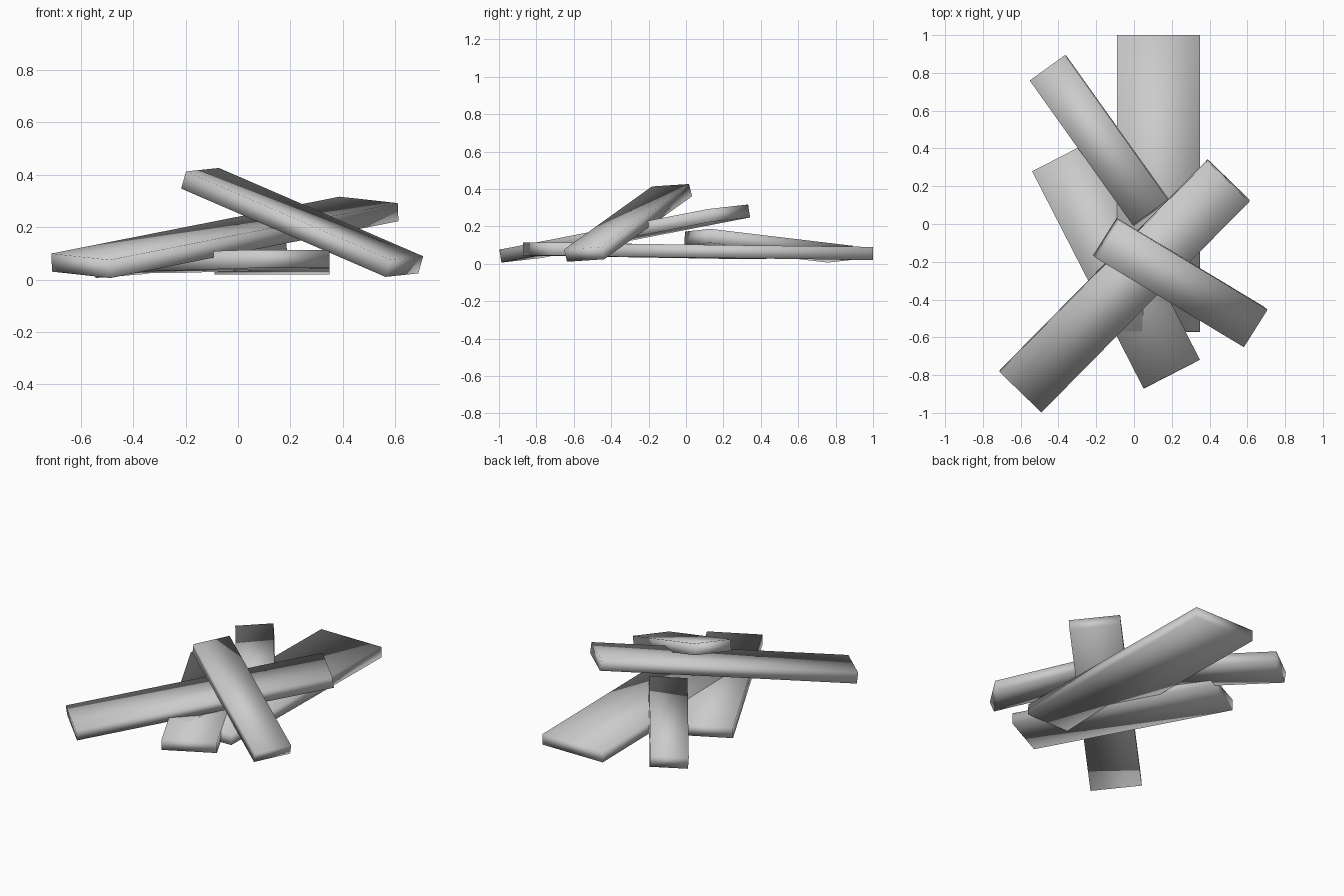
import bpy
from mathutils import Vector, Matrix

cube = bpy.data.objects.get("Cube")
if cube:
    bpy.data.objects.remove(cube, do_unlink=True)

grey = bpy.data.materials.new("plain grey")
grey.use_nodes = True
grey.diffuse_color = (0.6, 0.6, 0.6, 1)
grey.node_tree.nodes["Principled BSDF"].inputs["Base Color"].default_value = (0.6, 0.6, 0.6, 1)


def plank(name, start, end, width, thick, roll=0.0):
    """Smooth-shaded board between two end centres; roll lifts its left edge."""
    start, end = Vector(start), Vector(end)
    along = (end - start).normalized()
    side = Vector((0, 0, 1)).cross(along).normalized()
    side = side + Vector((0, 0, roll / width))
    side = (side - along * side.dot(along)).normalized()
    up = along.cross(side)
    bpy.ops.mesh.primitive_cube_add(size=1)
    board = bpy.context.object
    board.name = name
    frame = Matrix((along * (end - start).length, side * width, up * thick)).transposed().to_4x4()
    board.data.transform(Matrix.Translation((start + end) / 2) @ frame)
    board.data.materials.append(grey)
    bpy.ops.object.shade_smooth()
    return board


# Lower layer
plank("wide_plank", (0.13, -0.57, 0.075), (0.13, 1.0, 0.055), 0.44, 0.07)
plank("slanted_plank", (0.20, -0.795, 0.079), (-0.39, 0.355, 0.06), 0.335, 0.07)
# Boards leaning on top
plank("back_narrow_plank", (0.09, 0.06, 0.142), (-0.455, 0.825, 0.051), 0.23, 0.075, -0.015)
plank("long_plank", (-0.60, -0.885, 0.053), (0.50, 0.23, 0.27), 0.31, 0.07, 0.025)
plank("top_narrow_plank", (-0.145, -0.075, 0.387), (0.635, -0.545, 0.05), 0.235, 0.07, 0.015)
